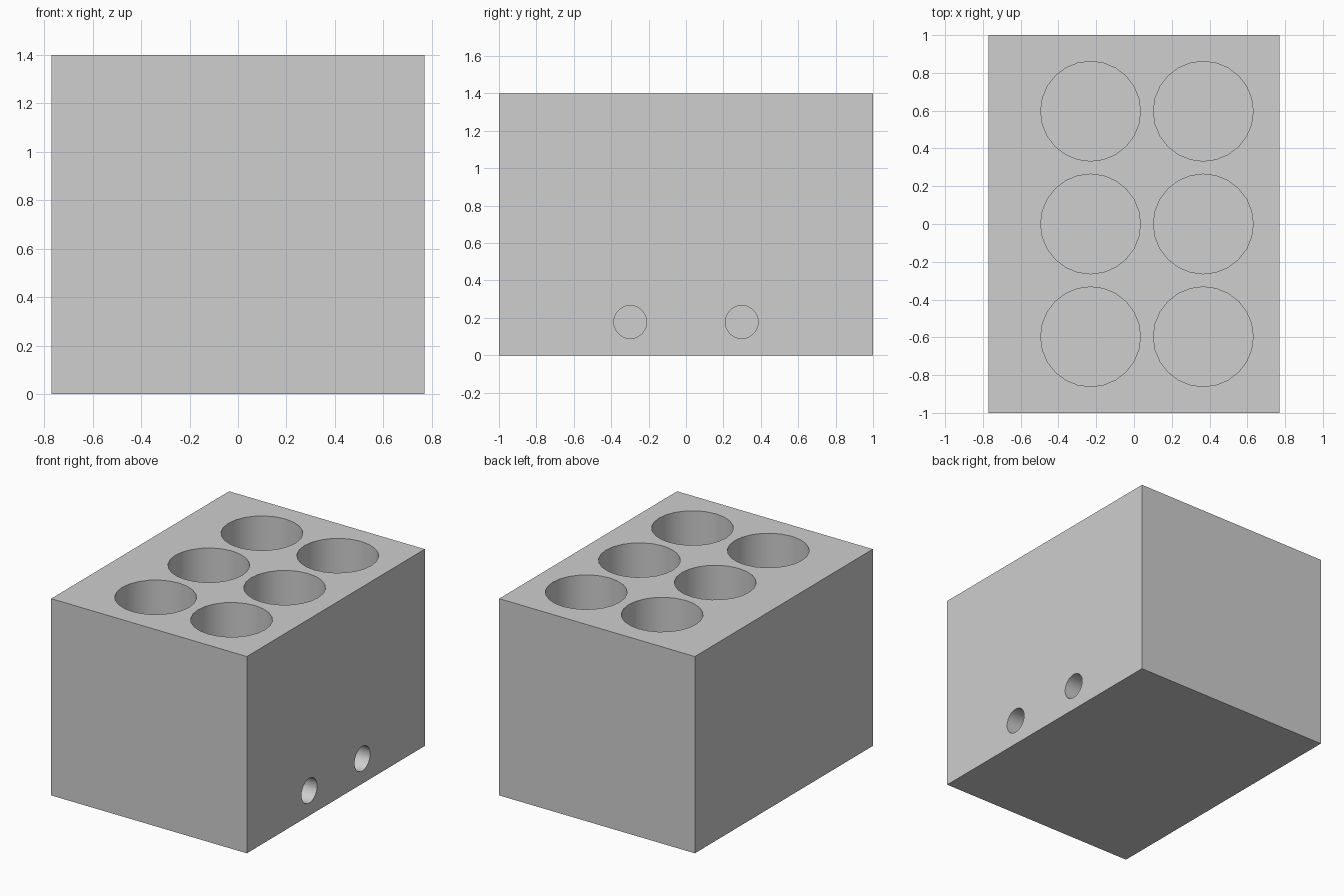
import bpy
import math

default_cube = bpy.data.objects.get("Cube")
if default_cube:
    bpy.data.objects.remove(default_cube, do_unlink=True)

WIDTH, LENGTH, HEIGHT = 1.54, 2.0, 1.40
CUP_RADIUS, CUP_FLOOR = 0.264, 0.36
PORT_RADIUS, PORT_HEIGHT, PORT_DEPTH = 0.088, 0.178, 0.4
OVERSHOOT = 0.1

grey = bpy.data.materials.new("plain grey")
grey.use_nodes = True
colour = (0.62, 0.62, 0.62, 1)
grey.diffuse_color = colour
for node in grey.node_tree.nodes:
    if node.type == "BSDF_PRINCIPLED":
        node.inputs["Base Color"].default_value = colour

# Solid block
bpy.ops.mesh.primitive_cube_add(size=1, location=(0, 0, HEIGHT / 2))
block = bpy.context.object
block.name = "holder_block"
block.scale = (WIDTH, LENGTH, HEIGHT)
bpy.ops.object.transform_apply(location=True, rotation=True, scale=True)
block.data.materials.append(grey)


def drill(name, radius, depth, location, rotation=(0, 0, 0), sides=24):
    """Cut a blind round hole into the block."""
    bpy.ops.mesh.primitive_cylinder_add(vertices=sides, radius=radius, depth=depth,
                                        location=location, rotation=rotation)
    cutter = bpy.context.object
    cutter.name = name
    cutter.hide_render = True
    cutter.data.materials.append(grey)
    cut = block.modifiers.new(name, "BOOLEAN")
    cut.operation = "DIFFERENCE"
    cut.solver = "EXACT"
    cut.object = cutter
    bpy.ops.object.select_all(action="DESELECT")
    block.select_set(True)
    bpy.context.view_layer.objects.active = block
    bpy.ops.object.modifier_apply(modifier=cut.name)
    bpy.data.objects.remove(cutter, do_unlink=True)


# Two columns of three round wells in the top
well_depth = HEIGHT - CUP_FLOOR + OVERSHOOT
for x in (-0.23, 0.367):
    for y in (-0.597, 0, 0.597):
        drill("well_cutter", CUP_RADIUS, well_depth, (x, y, CUP_FLOOR + well_depth / 2))

# Two small ports low on the left side
port_length = PORT_DEPTH + OVERSHOOT
for y in (-0.298, 0.298):
    drill("port_cutter", PORT_RADIUS, port_length,
          (WIDTH / 2 - PORT_DEPTH + port_length / 2, y, PORT_HEIGHT),
          (0, math.pi / 2, 0))

bpy.ops.object.shade_smooth_by_angle(angle=math.radians(30))
